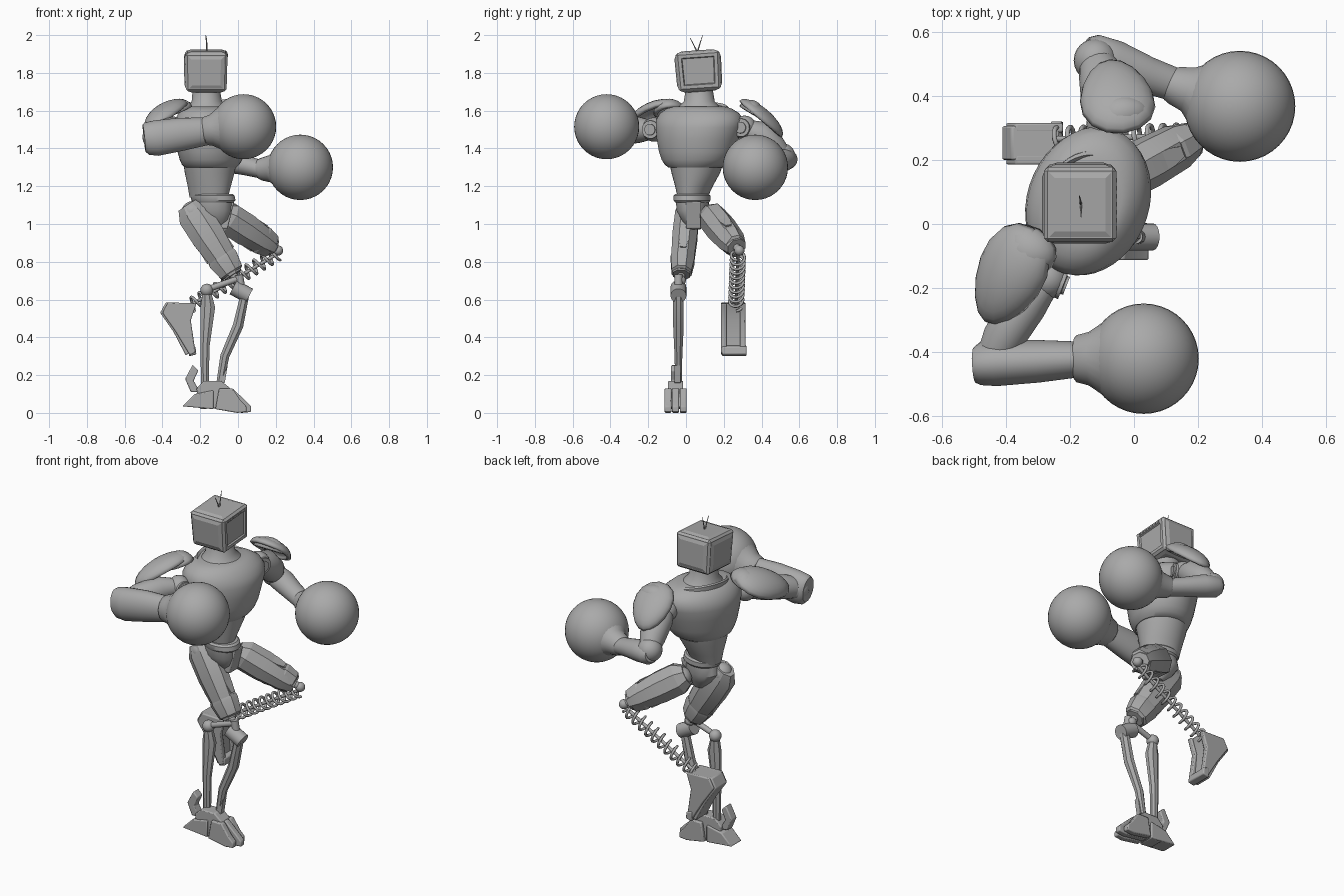
import bpy, bmesh, math
from mathutils import Vector as V, Matrix

if "Cube" in bpy.data.objects:
    bpy.data.objects.remove(bpy.data.objects["Cube"])

GREY = (0.4, 0.4, 0.4, 1)
metal = bpy.data.materials.new("grey metal")
metal.use_nodes = True
metal.diffuse_color = GREY
metal.node_tree.nodes["Principled BSDF"].inputs["Base Color"].default_value = GREY
UP, FACING = V((0, 0, 1)), V((0.93, -0.36, 0))


def finish(name, bm, angle=35, bevel=0):
    bmesh.ops.recalc_face_normals(bm, faces=bm.faces)
    me = bpy.data.meshes.new(name)
    bm.to_mesh(me)
    bm.free()
    ob = bpy.data.objects.new(name, me)
    bpy.context.collection.objects.link(ob)
    me.materials.append(metal)
    if bevel:
        mod = ob.modifiers.new("bevel", "BEVEL")
        mod.width, mod.segments = bevel, 2
    bpy.ops.object.select_all(action="DESELECT")
    ob.select_set(True)
    bpy.context.view_layer.objects.active = ob
    bpy.ops.object.shade_smooth_by_angle(angle=math.radians(angle))
    return ob


def tube(name, stations, sides=24, axis=None, side=(0, 1, 0), angle=35):
    """Loft rings (centre, radius along side, other radius) down an axis."""
    d = (axis or V(stations[-1][0]) - V(stations[0][0])).normalized()
    u = V(side) - d * d.dot(V(side))
    u.normalize()
    w = d.cross(u)
    bm = bmesh.new()
    rings = []
    for c, ru, rw in stations:
        ring = []
        for i in range(sides):
            a = math.tau * (i + 0.5) / sides
            ring.append(bm.verts.new(V(c) + u * ru * math.cos(a) + w * rw * math.sin(a)))
        rings.append(ring)
    for r, s in zip(rings, rings[1:]):
        for i in range(sides):
            j = (i + 1) % sides
            bm.faces.new((r[i], r[j], s[j], s[i]))
    bm.faces.new(rings[0])
    bm.faces.new(rings[-1])
    return finish(name, bm, angle)


def rod(name, a, b, r, r2=None, sides=16):
    return tube(name, [(a, r, r), (b, r2 or r, r2 or r)], sides, side=(0.1, 1, 0.1))


def round_limb(name, stations, tall=1.0):
    return tube(name, [(c, r * tall, r) for c, r in stations], 24, side=(0, 0, 1))


def ball(name, c, r, seg=24):
    bm = bmesh.new()
    bmesh.ops.create_uvsphere(bm, u_segments=seg, v_segments=seg // 2, radius=r,
                              matrix=Matrix.Translation(c))
    return finish(name, bm, 60)


def slab(name, profile, y0, y1, bevel=0.006):
    """Extrude an x-z outline sideways."""
    bm = bmesh.new()
    f = bm.faces.new([bm.verts.new((x, y0, z)) for x, z in profile])
    out = bmesh.ops.extrude_face_region(bm, geom=[f])["geom"]
    bmesh.ops.translate(bm, vec=(0, y1 - y0, 0),
                        verts=[g for g in out if isinstance(g, bmesh.types.BMVert)])
    return finish(name, bm, 30, bevel)


def dome_plate(name, c, long_dir, normal, length, width, height):
    n = V(normal).normalized()
    a = V(long_dir)
    a = (a - n * a.dot(n)).normalized()
    b = n.cross(a)
    bm = bmesh.new()
    bmesh.ops.create_uvsphere(bm, u_segments=16, v_segments=12, radius=1)
    bmesh.ops.delete(bm, geom=[v for v in bm.verts if v.co.z < -0.01], context="VERTS")
    for v in bm.verts:
        x, y, z = v.co
        y *= 1 - 0.2 * x
        v.co = V(c) + a * x * length + b * y * width + n * z * height
    ob = finish(name, bm, 50)
    mod = ob.modifiers.new("thickness", "SOLIDIFY")
    mod.thickness = 0.022
    return ob


# Head: boxy set with a sunk screen in front and raised panels elsewhere
head_at = Matrix.Translation((-0.168, 0.067, 1.81)) @ Matrix.Rotation(math.radians(4), 4, "X")
bm = bmesh.new()
bmesh.ops.create_cube(bm, size=1)
for v in bm.verts:
    flare = 1.0 if v.co.z > 0 else 0.95
    v.co = V((v.co.x * 0.226 * flare, v.co.y * 0.235 * flare, v.co.z * 0.205))
bmesh.ops.bevel(bm, geom=bm.edges[:], offset=0.012, segments=1, affect="EDGES")
panels = [f for f in bm.faces if f.calc_area() > 0.02]
screen = max(panels, key=lambda f: f.calc_center_median().x)
panels.remove(screen)
bmesh.ops.inset_individual(bm, faces=[screen], thickness=0.025, depth=0)
bmesh.ops.inset_individual(bm, faces=[screen], thickness=0.006, depth=-0.008)
bmesh.ops.inset_individual(bm, faces=panels, thickness=0.006, depth=0)
bmesh.ops.inset_individual(bm, faces=panels, thickness=0.025, depth=0.007)
bm.transform(head_at)
finish("head", bm, 10)
for i in range(7):
    bm = bmesh.new()
    bmesh.ops.create_cube(bm, size=1, matrix=head_at @ Matrix.Translation(
        (0.112, -0.075 + i * 0.025, 0.082)) @ Matrix.Diagonal((0.006, 0.014, 0.006, 1)))
    finish("head_button", bm)
for tip in ((-0.165, 0.022, 1.985), (-0.17, 0.088, 2.0)):
    rod("antenna", (-0.165, 0.06, 1.91), tip, 0.004, 0.0015, 8)


# Neck, collar, chest, abdomen, belt, pelvis
def trunk(name, rows, sides=40, axis=UP):
    tube(name, [((x, y, z), ru, rw) for z, x, y, ru, rw in rows], sides, axis, FACING)


trunk("neck", [(1.58, -0.155, 0.07, 0.12, 0.14), (1.62, -0.16, 0.07, 0.10, 0.11),
               (1.65, -0.165, 0.07, 0.08, 0.082), (1.71, -0.168, 0.07, 0.072, 0.072)])
trunk("collar", [(1.575, -0.14, 0.07, 0.145, 0.165), (1.6, -0.142, 0.07, 0.145, 0.16),
                 (1.61, -0.145, 0.07, 0.135, 0.148), (1.6, -0.145, 0.07, 0.125, 0.138)],
      axis=V((0.25, -0.1, 1)))
trunk("chest", [(1.3, -0.145, 0.05, 0.135, 0.145), (1.315, -0.145, 0.052, 0.15, 0.168),
                (1.34, -0.143, 0.055, 0.162, 0.187), (1.38, -0.142, 0.058, 0.173, 0.205),
                (1.45, -0.142, 0.062, 0.185, 0.222), (1.51, -0.143, 0.07, 0.19, 0.236),
                (1.55, -0.145, 0.072, 0.182, 0.238), (1.585, -0.148, 0.072, 0.16, 0.218),
                (1.61, -0.15, 0.07, 0.135, 0.18), (1.622, -0.152, 0.07, 0.11, 0.14)])
trunk("abdomen", [(1.14, -0.155, 0.035, 0.105, 0.075), (1.2, -0.152, 0.042, 0.117, 0.097),
                  (1.27, -0.15, 0.052, 0.132, 0.128), (1.33, -0.148, 0.055, 0.142, 0.145)])
trunk("belt", [(1.115, -0.13, 0.032, 0.11, 0.087), (1.125, -0.13, 0.032, 0.12, 0.094),
               (1.15, -0.135, 0.032, 0.12, 0.094), (1.16, -0.135, 0.032, 0.108, 0.084)])
trunk("pelvis", [(0.97, -0.12, 0.045, 0.035, 0.03), (1.02, -0.13, 0.042, 0.085, 0.06),
                 (1.07, -0.14, 0.038, 0.112, 0.084), (1.13, -0.135, 0.033, 0.108, 0.084)], 16)
slab("pelvis_flap", [(-0.05, 1.12), (-0.02, 1.12), (-0.055, 0.975), (-0.1, 0.975)], 0.0, 0.08)


# Arms: shoulder joint, upper arm, elbow, forearm, cuff, round glove
def arm(tag, shoulder, upper, elbow, forearm, tall, cuff, glove, glove_r):
    s = V(shoulder)
    ball(tag + "_shoulder_joint", s, 0.064)
    for r, out in ((0.048, 0.054), (0.03, 0.064)):
        rod(tag + "_shoulder_ring", s, s + FACING * out, r)
    round_limb(tag + "_upper_arm", upper)
    ball(tag + "_elbow", elbow[0], elbow[1])
    round_limb(tag + "_forearm", forearm, tall)
    round_limb(tag + "_glove_cuff", cuff)
    ball(tag + "_glove", glove, glove_r, 40)


arm("right", (-0.27, -0.17, 1.5),
    [((-0.28, -0.18, 1.5), 0.05), ((-0.34, -0.25, 1.5), 0.07), ((-0.41, -0.36, 1.48), 0.066),
     ((-0.44, -0.42, 1.46), 0.055)], ((-0.44, -0.42, 1.46), 0.066),
    [((-0.497, -0.44, 1.455), 0.055), ((-0.48, -0.437, 1.452), 0.066), ((-0.43, -0.434, 1.455), 0.072),
     ((-0.3, -0.428, 1.475), 0.067), ((-0.17, -0.422, 1.49), 0.056)], 1.32,
    [((-0.185, -0.42, 1.492), 0.066), ((-0.178, -0.42, 1.492), 0.074),
     ((-0.14, -0.42, 1.496), 0.084), ((-0.08, -0.42, 1.505), 0.125)], (0.03, -0.42, 1.515), 0.172)
arm("left", (-0.085, 0.31, 1.51),
    [((-0.085, 0.32, 1.51), 0.05), ((-0.09, 0.38, 1.48), 0.075), ((-0.1, 0.46, 1.41), 0.072),
     ((-0.115, 0.51, 1.36), 0.055)], ((-0.12, 0.51, 1.36), 0.068),
    [((-0.155, 0.54, 1.35), 0.045), ((-0.13, 0.53, 1.345), 0.064), ((-0.06, 0.505, 1.335), 0.068),
     ((0.04, 0.465, 1.31), 0.058), ((0.14, 0.43, 1.285), 0.052)], 0.9,
    [((0.11, 0.437, 1.29), 0.052), ((0.125, 0.433, 1.29), 0.06),
     ((0.17, 0.42, 1.292), 0.072), ((0.22, 0.4, 1.296), 0.115)], (0.33, 0.367, 1.3), 0.173)

# Shoulder armour
dome_plate("right_shoulder_plate", (-0.385, -0.16, 1.562), (-0.5, -0.85, -0.2),
           (-0.5, -0.1, 0.85), 0.175, 0.115, 0.075)
dome_plate("right_shoulder_trim", (-0.33, -0.09, 1.59), (-0.5, -0.85, 0),
           (-0.35, -0.1, 0.9), 0.085, 0.09, 0.07)
dome_plate("left_shoulder_plate", (-0.055, 0.395, 1.555), (-0.15, 0.75, -0.65),
           (0, 0.65, 0.75), 0.15, 0.115, 0.06)
dome_plate("left_shoulder_trim", (-0.035, 0.34, 1.59), (1, 0.1, 0),
           (0, 0.5, 0.85), 0.09, 0.065, 0.068)


# Thighs: faceted armour with raised strips, collar and knee ball
def thigh(tag, hip, knee, wide, thick):
    h, k = V(hip), V(knee)
    rows = ((0, 0.045, 0.06), (0.14, 0.064, 0.092), (0.45, 0.068, 0.092),
            (0.82, 0.062, 0.074), (1, 0.046, 0.05))
    tube(tag + "_thigh", [(h.lerp(k, t), a * wide, b * thick) for t, a, b in rows], 8, angle=20)
    tube(tag + "_thigh_collar", [(h.lerp(k, t), a, b * thick) for t, a, b in
                                 ((0.74, 0.066, 0.082), (0.78, 0.069, 0.084),
                                  (0.96, 0.057, 0.068), (0.98, 0.048, 0.055))], 8, angle=20)
    d = (k - h).normalized()
    top = d.cross(V((0, 1, 0))).normalized()
    for s in (1, -1):
        off = top * 0.052 * s * thick
        tube(tag + "_thigh_strip", [(h.lerp(k, t) + off, a * wide, 0.042) for t, a in
                                    ((0.12, 0.018), (0.25, 0.035), (0.6, 0.035), (0.72, 0.02))],
             4, angle=20)
    ball(tag + "_hip_joint", h.lerp(k, 0.1), 0.058)
    rod(tag + "_knee_stem", k, k + d * 0.045, 0.02)
    ball(tag + "_knee_ball", k + d * 0.035, 0.027)


thigh("right", (-0.265, 0.01, 1.1), (-0.025, -0.025, 0.73), 1.05, 1.05)
thigh("left", (-0.09, 0.12, 1.055), (0.185, 0.268, 0.877), 1.2, 1.0)

# Standing shin: twin struts with hinges
Y = -0.04
rod("right_knee_link", (0.0, Y, 0.71), (-0.16, Y, 0.655), 0.016)
rod("right_knee_post", (0.005, Y, 0.73), (0.02, Y, 0.64), 0.022)
rod("right_front_hinge", (-0.025, Y, 0.665), (0.06, Y, 0.62), 0.042)
ball("right_rear_hinge", (-0.165, Y, 0.65), 0.034)
tube("right_front_strut", [((0.035, Y, 0.62), 0.03, 0.025), ((0.0, Y, 0.46), 0.03, 0.03),
                           ((-0.07, Y, 0.3), 0.022, 0.026), ((-0.1, Y, 0.13), 0.018, 0.02)], 8)
tube("right_rear_strut", [((-0.165, Y, 0.65), 0.024, 0.022), ((-0.16, Y, 0.56), 0.028, 0.042),
                          ((-0.175, Y, 0.35), 0.022, 0.026), ((-0.175, Y, 0.13), 0.02, 0.022)], 8)

# Standing foot: ankle block, heel, spur and split toes
slab("right_ankle", [(-0.2, 0.02), (-0.22, 0.13), (-0.18, 0.17), (-0.09, 0.17), (-0.04, 0.13),
                     (-0.02, 0.03)], -0.095, -0.015)
slab("right_heel", [(-0.295, 0.035), (-0.23, 0.1), (-0.13, 0.12), (-0.13, 0.02)], -0.105, -0.005)
slab("right_heel_spur", [(-0.28, 0.18), (-0.24, 0.255), (-0.21, 0.225), (-0.235, 0.17),
                         (-0.2, 0.11), (-0.25, 0.11)], -0.08, -0.03)
slab("right_ankle_fin", [(-0.11, 0.14), (-0.09, 0.17), (-0.055, 0.25), (-0.07, 0.16)], -0.06, -0.03, 0)
for y, tip in ((-0.095, 0.045), (-0.055, 0.07), (-0.015, 0.045)):
    slab("right_toe", [(-0.12, 0.02), (-0.1, 0.13), (-0.03, 0.13), (tip - 0.03, 0.065),
                       (tip, 0.035), (tip, 0.005), (tip - 0.05, 0.0)], y - 0.018, y + 0.018)

# Raised shin: coil spring around a thin rod
a, b = V((0.205, 0.275, 0.84)), V((-0.25, 0.265, 0.57))
d = (b - a).normalized()
u = d.cross(V((0, 1, 0))).normalized()
w = d.cross(u)
rod("left_shin_rod", a, b, 0.009)
curve = bpy.data.curves.new("left_shin_spring", "CURVE")
curve.dimensions, curve.bevel_depth, curve.bevel_resolution = "3D", 0.0075, 2
turns, steps = 11, 20
line = curve.splines.new("POLY")
line.points.add(turns * steps)
for i, p in enumerate(line.points):
    t = math.tau * i / steps
    co = a.lerp(b, i / (turns * steps)) + (u * math.cos(t) + w * math.sin(t)) * 0.036
    p.co = (*co, 1)
curve.materials.append(metal)
spring = bpy.data.objects.new("left_shin_spring", curve)
bpy.context.collection.objects.link(spring)
bpy.ops.object.select_all(action="DESELECT")
spring.select_set(True)
bpy.context.view_layer.objects.active = spring
bpy.ops.object.convert(target="MESH")

# Raised foot: tapered block with side rails framing a hollow
block = [(-0.4, 0.53), (-0.37, 0.585), (-0.22, 0.58), (-0.25, 0.49), (-0.235, 0.32),
         (-0.265, 0.305), (-0.33, 0.43)]
slab("left_foot_core", [(x - 0.012, z) for x, z in block], 0.2, 0.305)
for y in (0.185, 0.285):
    slab("left_foot_rail", [(x + (0.01 if z < 0.4 else 0), z) for x, z in block], y, y + 0.03)
slab("left_foot_toe", [(-0.26, 0.3), (-0.22, 0.31), (-0.225, 0.35), (-0.26, 0.36)], 0.19, 0.32)
